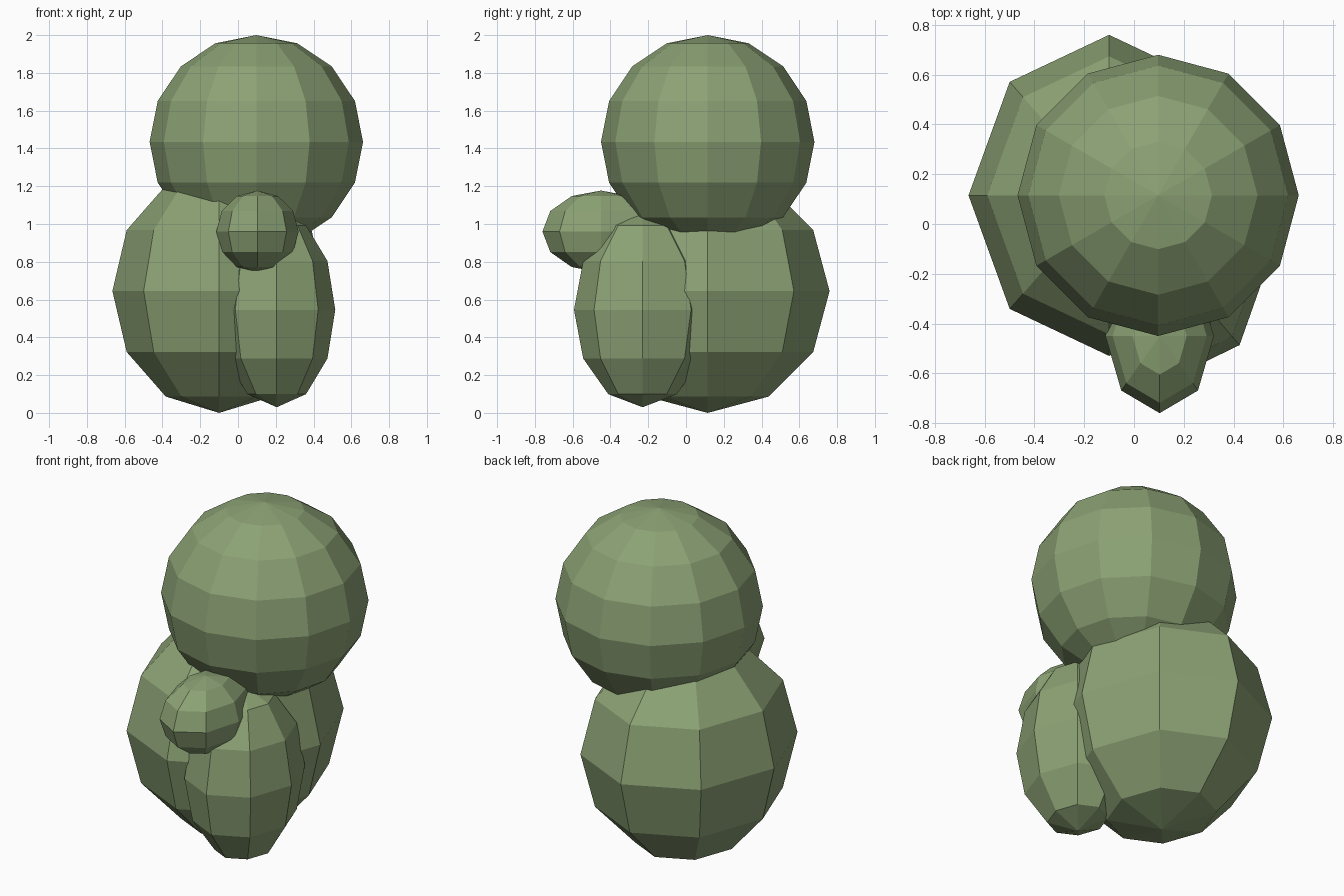
import bpy

if "Cube" in bpy.data.objects:
    bpy.data.objects.remove(bpy.data.objects["Cube"])

# Single flat green for every part
green = bpy.data.materials.new("sage_green")
green.diffuse_color = (0.262, 0.361, 0.176, 1.0)
green.use_nodes = True
green.node_tree.nodes["Principled BSDF"].inputs["Base Color"].default_value = green.diffuse_color


def ellipsoid(name, segments, rings, centre, radii):
    """Low-poly, flat-shaded sphere stretched to the given radii."""
    bpy.ops.mesh.primitive_uv_sphere_add(
        segments=segments, ring_count=rings, radius=1, location=centre)
    part = bpy.context.object
    part.name = name
    part.scale = radii
    bpy.ops.object.transform_apply(location=False, rotation=False, scale=True)
    bpy.ops.object.shade_flat()
    part.data.materials.append(green)
    return part


# Large rounder top lobe
ellipsoid("top_lobe", 12, 8, (0.097, 0.115, 1.435), (0.565, 0.565, 0.565))
# Main lower lobe
ellipsoid("main_lobe", 8, 6, (-0.1, 0.115, 0.645), (0.565, 0.645, 0.645))
# Tall narrow lobe at the front right
ellipsoid("front_lobe", 8, 6, (0.205, -0.23, 0.546), (0.31, 0.363, 0.516))
# Small bud at the front
ellipsoid("front_bud", 8, 6, (0.103, -0.45, 0.96), (0.218, 0.31, 0.217))
